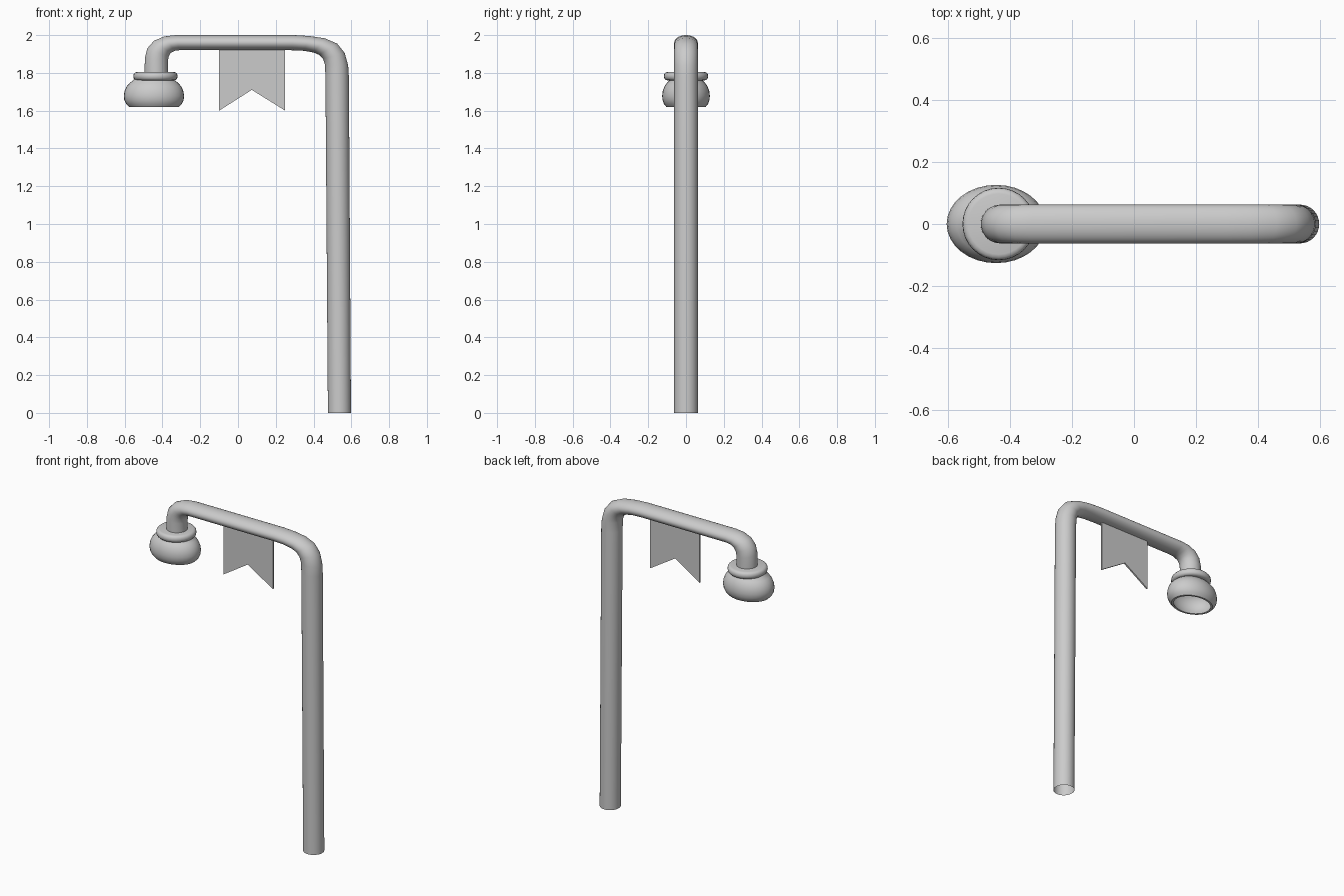
import bpy, bmesh, math

if "Cube" in bpy.data.objects:
    bpy.data.objects.remove(bpy.data.objects["Cube"])

SIDES = 32


def loft(name, rings, close_ends=()):
    """Skin a list of equally sized rings; close_ends lists ring indices to cap."""
    bm = bmesh.new()
    loops = [[bm.verts.new(p) for p in ring] for ring in rings]
    for a, b in zip(loops, loops[1:]):
        for i in range(len(a)):
            j = (i + 1) % len(a)
            bm.faces.new((a[i], a[j], b[j], b[i]))
    for i in close_ends:
        bm.faces.new(loops[i])
    bmesh.ops.recalc_face_normals(bm, faces=bm.faces)
    mesh = bpy.data.meshes.new(name)
    bm.to_mesh(mesh)
    bm.free()
    obj = bpy.data.objects.new(name, mesh)
    bpy.context.collection.objects.link(obj)
    bpy.ops.object.select_all(action='DESELECT')
    obj.select_set(True)
    bpy.context.view_layer.objects.active = obj
    bpy.ops.object.shade_smooth_by_angle(angle=math.radians(40))
    return obj


def turned(name, profile, x, squash, close_ends=()):
    """Lathe (radius, z) points about a vertical axis at x, squashed in y."""
    angles = [2 * math.pi * i / SIDES for i in range(SIDES)]
    rings = [[(x + r * math.cos(a), squash * r * math.sin(a), z) for a in angles]
             for r, z in profile]
    return loft(name, rings, close_ends)


# Bent pole: outer and inner edge of each section (xo, zo, xi, zi), open at the foot
sections = [
    (0.598, 0.00, 0.476, 0.00), (0.587, 1.78, 0.463, 1.78),
    (0.583, 1.84, 0.460, 1.845), (0.565, 1.905, 0.450, 1.875),
    (0.525, 1.955, 0.430, 1.895), (0.460, 1.983, 0.400, 1.908),
    (0.380, 1.995, 0.350, 1.917), (0.300, 2.00, 0.280, 1.92),
    (-0.330, 2.00, -0.310, 1.92), (-0.390, 1.993, -0.335, 1.917),
    (-0.445, 1.97, -0.357, 1.905), (-0.480, 1.93, -0.368, 1.885),
    (-0.493, 1.88, -0.371, 1.86), (-0.495, 1.79, -0.371, 1.79),
]
rings = []
for xo, zo, xi, zi in sections:
    cx, cz, hx, hz = (xo + xi) / 2, (zo + zi) / 2, (xo - xi) / 2, (zo - zi) / 2
    rings.append([])
    for i in range(SIDES):
        a = 2 * math.pi * i / SIDES
        rings[-1].append((cx + hx * math.cos(a), 0.0625 * math.sin(a), cz + hz * math.cos(a)))
loft("bent_pole", rings)

# Rounded collar above the shade
collar = [(0.098, 1.805), (0.108, 1.802), (0.115, 1.794), (0.117, 1.782),
          (0.115, 1.771), (0.108, 1.763), (0.098, 1.76)]
turned("lamp_collar", collar, -0.437, 1.0, (0, -1))

# Bulged oval shade, open below with a lip and hollow inside
shade = [(0.100, 1.775), (0.108, 1.762), (0.128, 1.747), (0.145, 1.728),
         (0.156, 1.703), (0.160, 1.678), (0.157, 1.655), (0.147, 1.635),
         (0.132, 1.62), (0.118, 1.62), (0.130, 1.64), (0.140, 1.665),
         (0.140, 1.70), (0.120, 1.735), (0.085, 1.755)]
turned("lamp_shade", shade, -0.445, 0.79, (0, -1))

# Swallow-tailed pennant hanging under the arm
outline = [(-0.10, 1.94), (-0.10, 1.60), (0.073, 1.71), (0.25, 1.60), (0.25, 1.94)]
loft("pennant", [[(x, y, z) for x, z in outline] for y in (-0.005, 0.005)], (0, 1))
